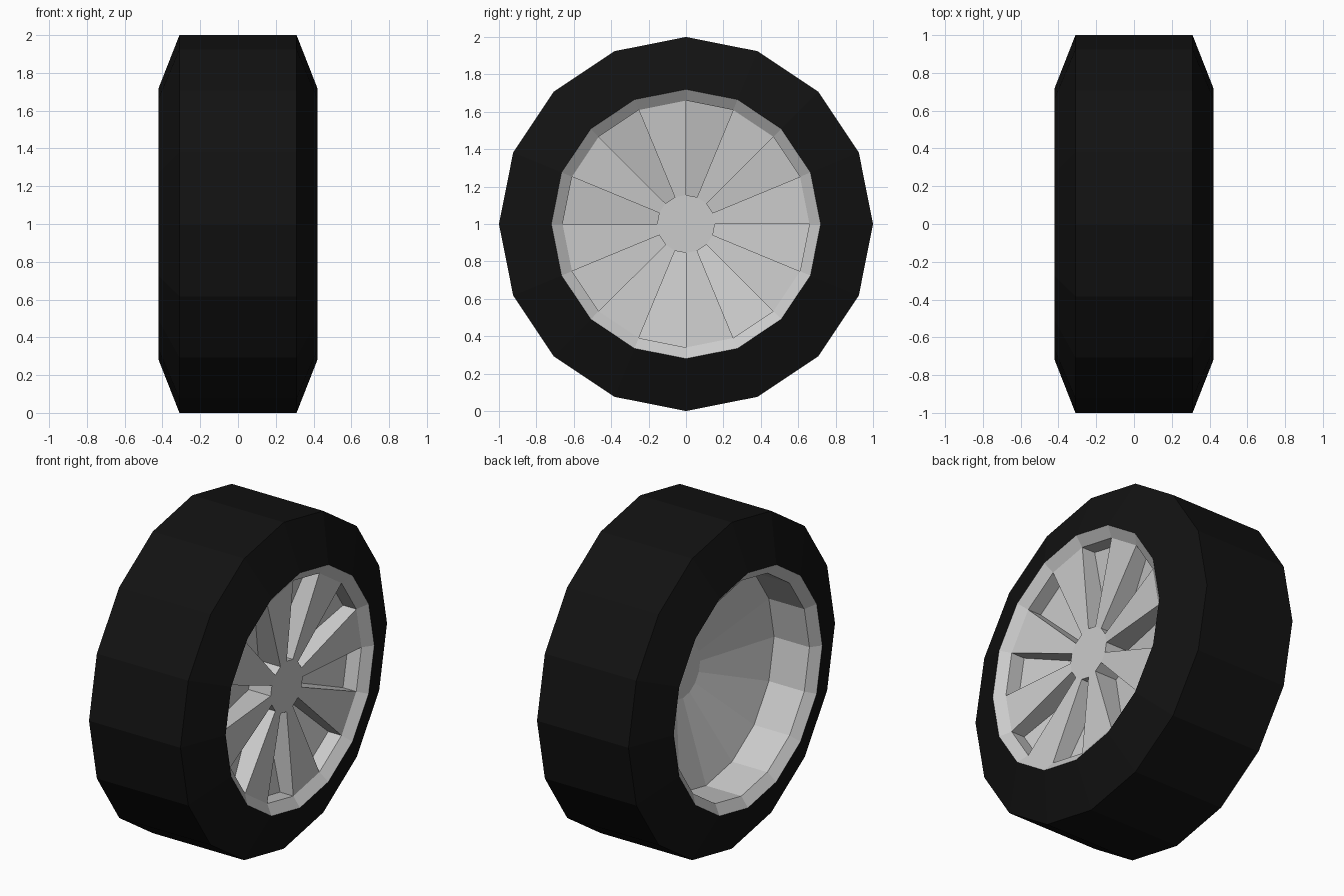
import bpy, bmesh, math
from mathutils import Vector

if "Cube" in bpy.data.objects:
    bpy.data.objects.remove(bpy.data.objects["Cube"])

SIDES = 16
STEP = 2 * math.pi / SIDES


def point(x, r, i):
    a = i * STEP
    return Vector((x, r * math.cos(a), 1 + r * math.sin(a)))


def add_face(bm, pts):
    bm.faces.new([bm.verts.new(p) for p in pts])


def sweep_sector(bm, profile, i):
    """Sweep an (x, radius) profile through one sector of the wheel."""
    for (x0, r0), (x1, r1) in zip(profile, profile[1:]):
        pts = [point(x0, r0, i), point(x0, r0, i + 1), point(x1, r1, i + 1)]
        if r1 > 0:
            pts.append(point(x1, r1, i))
        if r0 == 0:
            pts.pop(1)
        add_face(bm, pts)


def finish(bm, name):
    bmesh.ops.remove_doubles(bm, verts=bm.verts, dist=0.0001)
    mesh = bpy.data.meshes.new(name)
    bm.to_mesh(mesh)
    bm.free()
    obj = bpy.data.objects.new(name, mesh)
    bpy.context.collection.objects.link(obj)
    return obj


# Tyre: flat tread with chamfered sidewalls
bm = bmesh.new()
for i in range(SIDES):
    sweep_sector(bm, [(-.42, .72), (-.31, 1), (.31, 1), (.42, .72)], i)
tyre = finish(bm, "tyre")
rubber = bpy.data.materials.new("black_rubber")
rubber.diffuse_color = (.006, .006, .006, 1)
rubber.use_nodes = True
rubber.node_tree.nodes["Principled BSDF"].inputs["Base Color"].default_value = rubber.diffuse_color
tyre.data.materials.append(rubber)

# Wheel: raised spokes alternate with recessed pockets, plus hub
lip = [(.42, .72), (.375, .66)]
hub = [(.33, .155), (.33, 0)]
pocket = [(.285, .66), (.18, .155)]
back = [(.02, 0), (.02, .165), (-.135, .66), (-.375, .66), (-.42, .72)]
wall = [lip[1]] + pocket + [hub[0]]

bm = bmesh.new()
for i in range(SIDES):
    recessed = i % 2 == 1
    sweep_sector(bm, lip + (pocket if recessed else []) + hub, i)
    sweep_sector(bm, back, i)
    # Spoke side walls on both edges of each pocket
    if recessed:
        add_face(bm, [point(x, r, i) for x, r in wall])
        add_face(bm, [point(x, r, i + 1) for x, r in reversed(wall)])
finish(bm, "wheel_rim")
